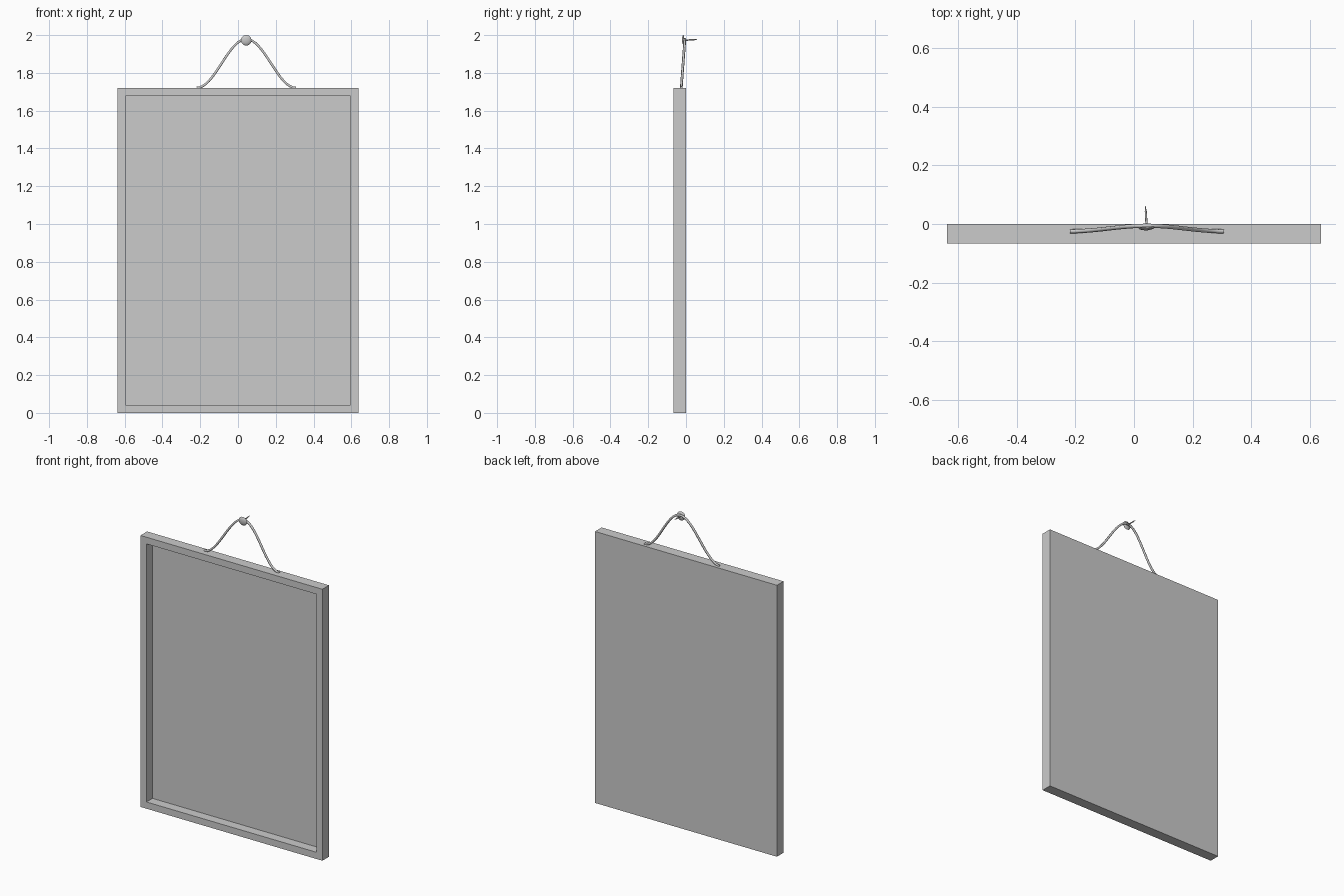
import bpy, bmesh, math
from mathutils import Vector

if "Cube" in bpy.data.objects:
    bpy.data.objects.remove(bpy.data.objects["Cube"])

def add_object(name, bm):
    mesh = bpy.data.meshes.new(name)
    bmesh.ops.recalc_face_normals(bm, faces=bm.faces)
    bm.to_mesh(mesh)
    bm.free()
    ob = bpy.data.objects.new(name, mesh)
    bpy.context.collection.objects.link(ob)
    return ob

W, H, FRONT, BACK, BORDER = 1.275, 1.72, -0.066, 0.0, 0.06

# frame: box whose front face is inset and pushed in to form the picture recess
bm = bmesh.new()
bmesh.ops.create_cube(bm, size=1)
for v in bm.verts:
    v.co = Vector((v.co.x * W, (FRONT + BACK) / 2 + v.co.y * (BACK - FRONT), (v.co.z + 0.5) * H))
face = min(bm.faces, key=lambda f: f.calc_center_median().y)
bmesh.ops.inset_individual(bm, faces=[face], thickness=BORDER)
pushed = bmesh.ops.extrude_discrete_faces(bm, faces=[face])["faces"][0]
for v in pushed.verts:
    v.co.y = -0.006
add_object("picture_frame", bm)

# hanging cord: bell-shaped loop leaning back towards the nail
CX, HALF, RISE = 0.044, 0.262, 0.258
curve = bpy.data.curves.new("hanging_cord", "CURVE")
curve.dimensions = "3D"
curve.bevel_depth = 0.007
curve.bevel_resolution = 1
curve.use_fill_caps = True
N = 32
spline = curve.splines.new("POLY")
spline.points.add(N)
for i, p in enumerate(spline.points):
    t = -1 + 2 * i / N
    k = 0.5 + 0.5 * math.cos(math.pi * t)
    p.co = (CX + HALF * t, -0.025 + 0.019 * k, H + 0.001 + RISE * k, 1)
cord = bpy.data.objects.new("hanging_cord", curve)
bpy.context.collection.objects.link(cord)

# nail: revolved profile (radius, distance along shank) with domed head and point
profile = [(0, 0), (0.014, 0.002), (0.024, 0.005), (0.028, 0.009), (0.026, 0.012),
           (0.004, 0.013), (0.0035, 0.065), (0, 0.088)]
bm = bmesh.new()
vs = [bm.verts.new((r, 0, d)) for r, d in profile]
es = [bm.edges.new(pair) for pair in zip(vs, vs[1:])]
bmesh.ops.spin(bm, geom=vs + es, cent=(0, 0, 0), axis=(0, 0, 1),
               angle=math.tau, steps=20, use_duplicate=False)
bmesh.ops.remove_doubles(bm, verts=bm.verts, dist=1e-5)
nail = add_object("nail", bm)
nail.location = (CX, -0.022, 1.972)
nail.rotation_mode = "QUATERNION"
nail.rotation_quaternion = Vector((-0.06, 1, 0.06)).to_track_quat("Z", "Y")

# smooth the round parts
for ob in (nail, cord):
    bpy.ops.object.select_all(action="DESELECT")
    bpy.context.view_layer.objects.active = ob
    ob.select_set(True)
    if ob.type == "CURVE":
        bpy.ops.object.convert(target="MESH")
    bpy.ops.object.shade_smooth_by_angle(angle=math.radians(61))
